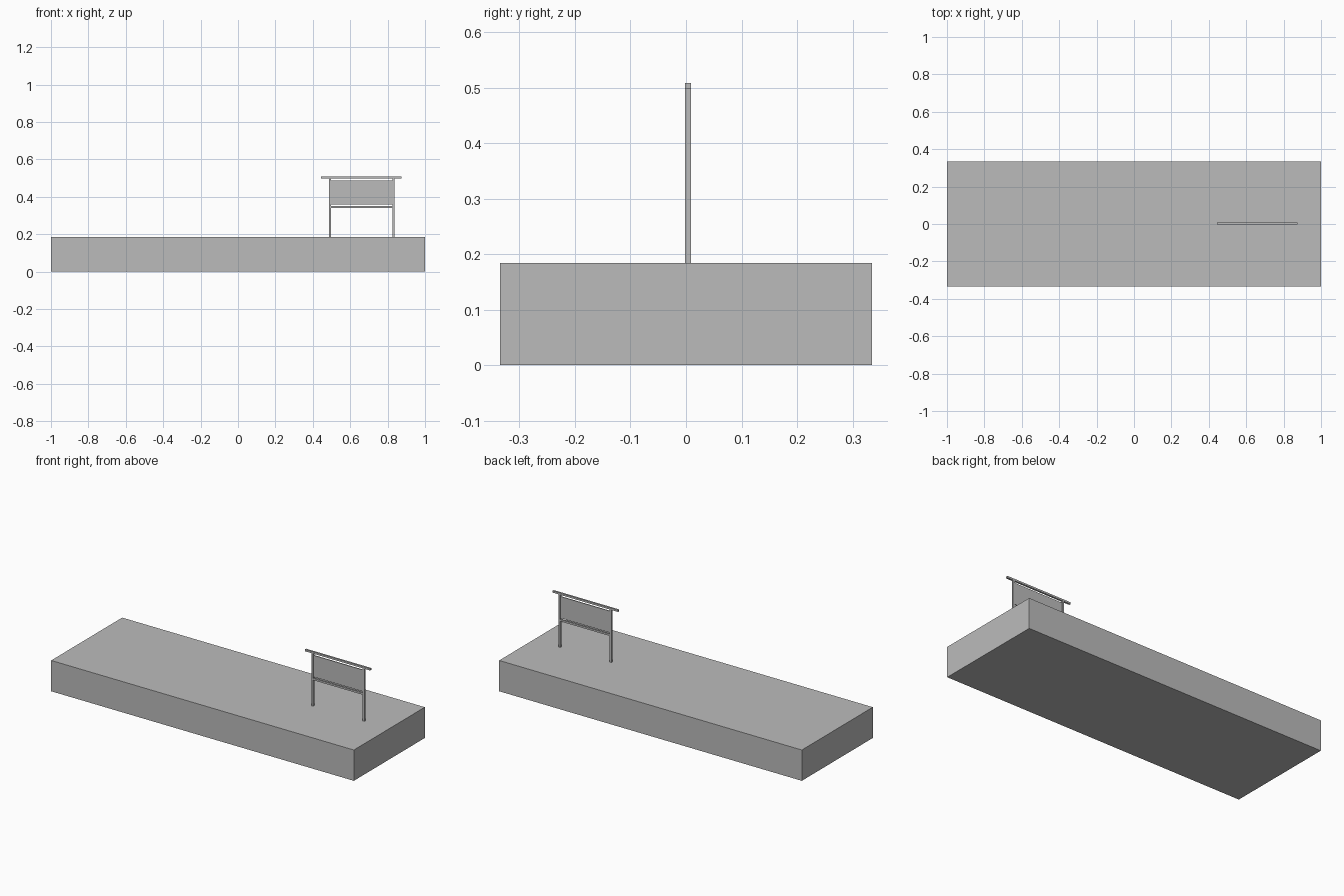
import bpy

# Remove the default object
cube = bpy.data.objects.get("Cube")
if cube:
    bpy.data.objects.remove(cube, do_unlink=True)

# Single material
grey = bpy.data.materials.new("plain grey")
grey.use_nodes = True
colour = (0.5, 0.5, 0.5, 1)
grey.diffuse_color = colour
grey.node_tree.nodes["Principled BSDF"].inputs["Base Color"].default_value = colour


def box(name, x, y, z):
    """Box spanning the given (low, high) range on each axis."""
    spans = (x, y, z)
    bpy.ops.mesh.primitive_cube_add(size=1, location=[(a + b) / 2 for a, b in spans])
    ob = bpy.context.object
    ob.name = name
    ob.scale = [b - a for a, b in spans]
    bpy.ops.object.transform_apply(location=False, rotation=False, scale=True)
    ob.data.materials.append(grey)
    return ob


BASE_TOP = 0.184
DEPTH = (-0.002, 0.009)

# Ground slab
box("base_slab", (-1, 1), (-0.335, 0.335), (0, BASE_TOP))

# Sign frame: two posts, a wide top bar and a lower rail
for name, x in (("right_post", 0.487), ("left_post", 0.825)):
    box(name, (x, x + 0.011), DEPTH, (BASE_TOP, 0.498))
box("top_bar", (0.443, 0.875), DEPTH, (0.498, 0.509))
box("lower_rail", (0.498, 0.825), DEPTH, (0.340, 0.351))

# Thin board hung between the posts
box("sign_board", (0.498, 0.825), (0.001, 0.006), (0.358, 0.487))
